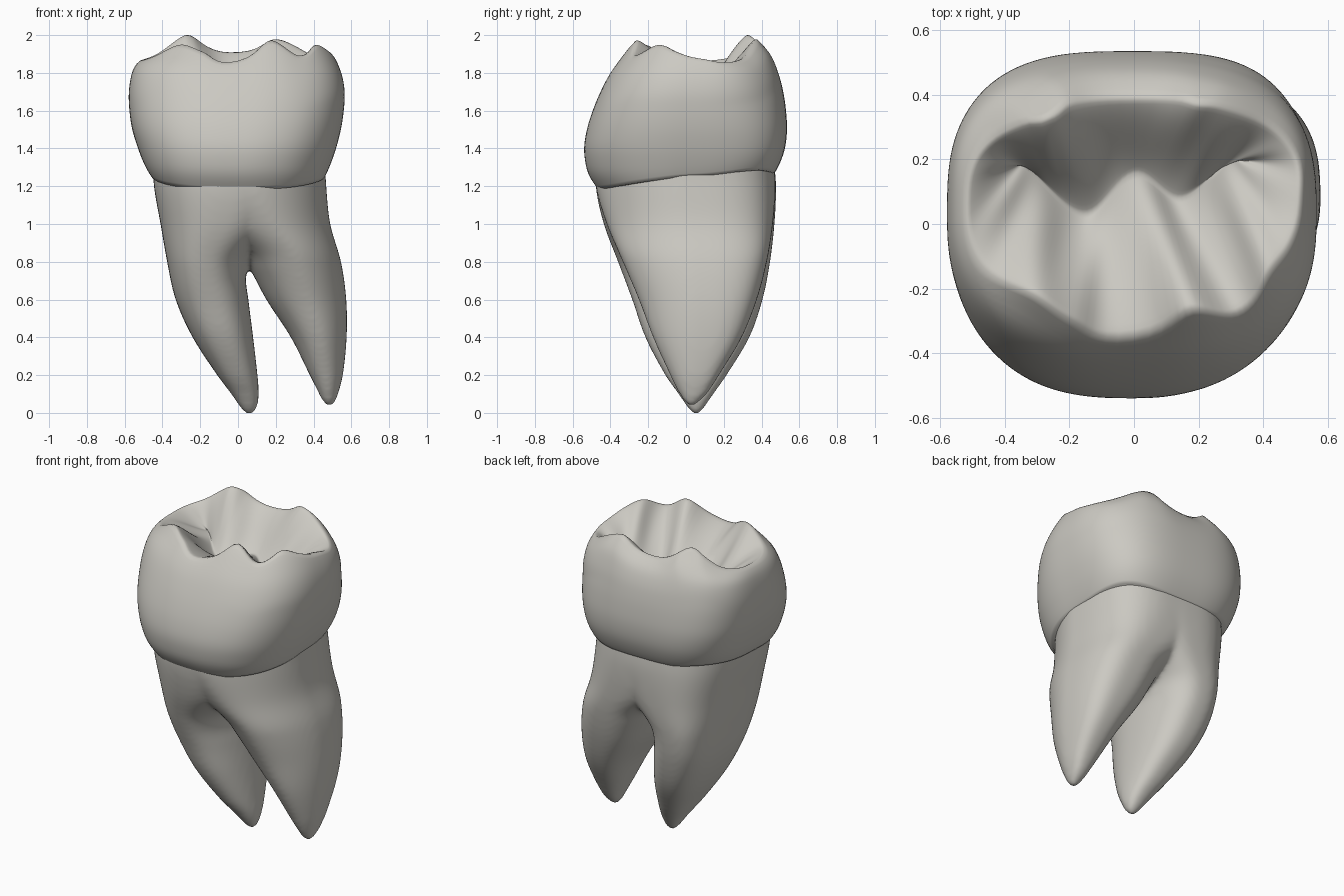
import bpy, bmesh, math

if "Cube" in bpy.data.objects:
    bpy.data.objects.remove(bpy.data.objects["Cube"])

N = 128  # points around each section


def spline(keys, t):
    """Smooth curve through (position, value) keys, clamped at the ends."""
    if t <= keys[0][0]:
        return keys[0][1]
    if t >= keys[-1][0]:
        return keys[-1][1]
    i = next(k for k in range(len(keys) - 1) if keys[k + 1][0] >= t)

    def slope(k):
        a, b = keys[max(k - 1, 0)], keys[min(k + 1, len(keys) - 1)]
        return (b[1] - a[1]) / (b[0] - a[0])
    (x0, y0), (x1, y1) = keys[i], keys[i + 1]
    h = x1 - x0
    u = (t - x0) / h
    return ((2*u**3 - 3*u*u + 1) * y0 + (u**3 - 2*u*u + u) * h * slope(i)
            + (3*u*u - 2*u**3) * y1 + (u**3 - u*u) * h * slope(i + 1))


def section(sides, z, a, powers, scale=1.0, zy=None):
    """Point on a rounded-square section bounded by left, right, front, back curves.
    powers: squareness of the back-right, back-left, front-left, front-right corners."""
    l, r = (spline(k, z) for k in sides[:2])
    f, b = (spline(k, z if zy is None else zy) for k in sides[2:])
    c, s = math.cos(a), math.sin(a)
    e = 2 / powers[int(a / (math.pi / 2)) % 4]
    x = math.copysign(abs(c) ** e, c) * (r - l) / 2 * scale
    y = math.copysign(abs(s) ** e, s) * (b - f) / 2 * scale
    return ((l + r) / 2 + x, (f + b) / 2 + y, z)


def loft(bm, rings, cap_end=True):
    rows = [[bm.verts.new(p) for p in ring] for ring in rings]
    for a, b in zip(rows, rows[1:]):
        for i in range(N):
            j = (i + 1) % N
            bm.faces.new((a[i], a[j], b[j], b[i]))
    bm.faces.new(rows[0][::-1])
    if cap_end:
        bm.faces.new(rows[-1])


def finish(bm, name, mat):
    bmesh.ops.remove_doubles(bm, verts=bm.verts, dist=0.0002)
    bmesh.ops.recalc_face_normals(bm, faces=bm.faces)
    me = bpy.data.meshes.new(name)
    bm.to_mesh(me)
    bm.free()
    for p in me.polygons:
        p.use_smooth = True
    me.materials.append(mat)
    ob = bpy.data.objects.new(name, me)
    bpy.context.collection.objects.link(ob)
    return ob


def soften(ob, iterations):
    mod = ob.modifiers.new("soften", 'SMOOTH')
    mod.factor = .5
    mod.iterations = iterations


ivory = bpy.data.materials.new("warm_grey")
ivory.diffuse_color = (0.60, 0.585, 0.54, 1)
ivory.use_nodes = True
ivory.node_tree.nodes["Principled BSDF"].inputs["Base Color"].default_value = ivory.diffuse_color
angles = [2 * math.pi * i / N for i in range(N)]

# Crown: side curves, neckline and cusp heights around the rim
crown_sides = (
    [(1.15, -.44), (1.2, -.455), (1.3, -.495), (1.4, -.53), (1.5, -.56), (1.6, -.575),
     (1.7, -.578), (1.8, -.562), (1.85, -.537), (1.9, -.48), (2.0, -.40)],
    [(1.15, .455), (1.2, .465), (1.3, .49), (1.4, .52), (1.5, .545), (1.6, .56),
     (1.7, .565), (1.8, .547), (1.9, .503), (2.0, .435)],
    [(1.15, -.465), (1.2, -.49), (1.25, -.515), (1.3, -.53), (1.4, -.54), (1.5, -.525),
     (1.6, -.495), (1.7, -.455), (1.8, -.405), (1.9, -.335), (2.0, -.255)],
    [(1.15, .46), (1.25, .48), (1.3, .497), (1.4, .525), (1.5, .535), (1.6, .53),
     (1.7, .517), (1.8, .495), (1.9, .455), (1.97, .395), (2.0, .37)])
rim_keys = [(0, 1.88), (20, 1.858), (42, 1.885), (72, 1.985), (92, 1.912), (126, 2.007),
            (150, 1.9), (180, 1.868), (205, 1.885), (229, 1.955), (250, 1.918), (268, 1.86),
            (286, 1.98), (304, 1.895), (328, 1.953), (345, 1.92)]
rim_keys = [(a - 360, z) for a, z in rim_keys[-3:]] + rim_keys + \
           [(a + 360, z) for a, z in rim_keys[:3]]
valley_y = [(-.34, .19), (-.15, .03), (0, .16), (.14, .08), (.30, .21)]
valley_z = [(-.34, 1.75), (-.15, 1.67), (0, 1.70), (.14, 1.67), (.30, 1.75)]


def rim(a):
    return spline(rim_keys, math.degrees(a))


def neck(a):
    s = math.sin(a)
    return 1.245 + .07 * s - .055 * max(0, s) ** 4


def wall(a, u):
    """Outer wall point; low rim stretches at the back still lean inward."""
    z = neck(a) + (rim(a) - neck(a)) * u
    lean = (1.0 if math.sin(a) > 0 else .15) * max(0, 1.975 - rim(a)) * u ** 4
    low = max(0, 1 - u * 1.6)
    powers = (2.75 + .8 * low, 2.9 + .2 * low, 2.5 + .3 * low, 2.5 - .3 * low)
    return section(crown_sides, z, a, powers, scale=1 - .04 * (1 - u) ** 12, zy=z + lean)


rings = [[wall(a, k / 30) for a in angles] for k in range(31)]
top = rings[-1]
for k in range(1, 25):  # chewing surface, sloping down to a zigzag groove
    t = k / 24
    g = .6 * t + .4 * t * t * (3 - 2 * t)
    ring = []
    for a, p in zip(angles, top):
        x = round(-.02 + .32 * math.cos(a), 5)
        y, z = spline(valley_y, x), spline(valley_z, x)
        wrinkle = .007 * math.sin(math.pi * t) * math.cos(13 * a)
        ring.append((p[0] + (x - p[0]) * t, p[1] + (y - p[1]) * t,
                     p[2] + (z - p[2]) * g + wrinkle))
    rings.append(ring)
bm = bmesh.new()
loft(bm, rings, cap_end=False)
soften(finish(bm, "crown", ivory), 3)

# Roots: two tapering lofts that merge into one trunk below the crown
left_root = (
    [(-.012, .05), (.02, .02), (.1, -.035), (.2, -.11), (.4, -.24), (.6, -.33), (.8, -.375),
     (1.0, -.41), (1.2, -.445), (1.34, -.45)],
    [(-.012, .07), (.02, .098), (.1, .11), (.2, .103), (.4, .08), (.6, .055), (.72, .042),
     (.82, .075), (1.0, .27), (1.2, .41), (1.34, .42)],
    [(-.012, .045), (.02, .015), (.1, -.04), (.2, -.11), (.4, -.215), (.6, -.285), (.8, -.36),
     (1.0, -.435), (1.2, -.478), (1.34, -.47)],
    [(-.012, .065), (.02, .09), (.1, .145), (.2, .215), (.4, .335), (.6, .405), (.8, .445),
     (1.0, .468), (1.2, .477), (1.34, .465)])
right_root = (
    [(.035, .475), (.06, .45), (.1, .43), (.2, .38), (.4, .28), (.6, .15), (.75, .07),
     (.85, .01), (1.0, -.18), (1.2, -.38), (1.34, -.40)],
    [(.035, .50), (.06, .515), (.1, .53), (.2, .555), (.4, .575), (.6, .573), (.8, .545),
     (1.0, .488), (1.2, .467), (1.34, .46)],
    [(.035, .015), (.06, -.01), (.1, -.035), (.2, -.085), (.4, -.175), (.6, -.25), (.8, -.335),
     (1.0, -.42), (1.2, -.477), (1.34, -.47)],
    [(.035, .04), (.06, .07), (.1, .11), (.2, .175), (.4, .295), (.6, .375), (.8, .428),
     (1.0, .46), (1.2, .475), (1.34, .465)])
bm = bmesh.new()
for sides, corners in ((left_root, (2.4, 2.9, 2.6, 2.2)), (right_root, (3.0, 2.5, 2.3, 1.8))):
    tip = sides[0][0][0]
    loft(bm, [[section(sides, tip + (1.34 - tip) * (k / 50) ** 1.5, a, corners)
               for a in angles] for k in range(51)])
roots = finish(bm, "roots", ivory)
remesh = roots.modifiers.new("merge", 'REMESH')
remesh.mode = 'VOXEL'
remesh.voxel_size = .015
remesh.use_smooth_shade = True
soften(roots, 12)
